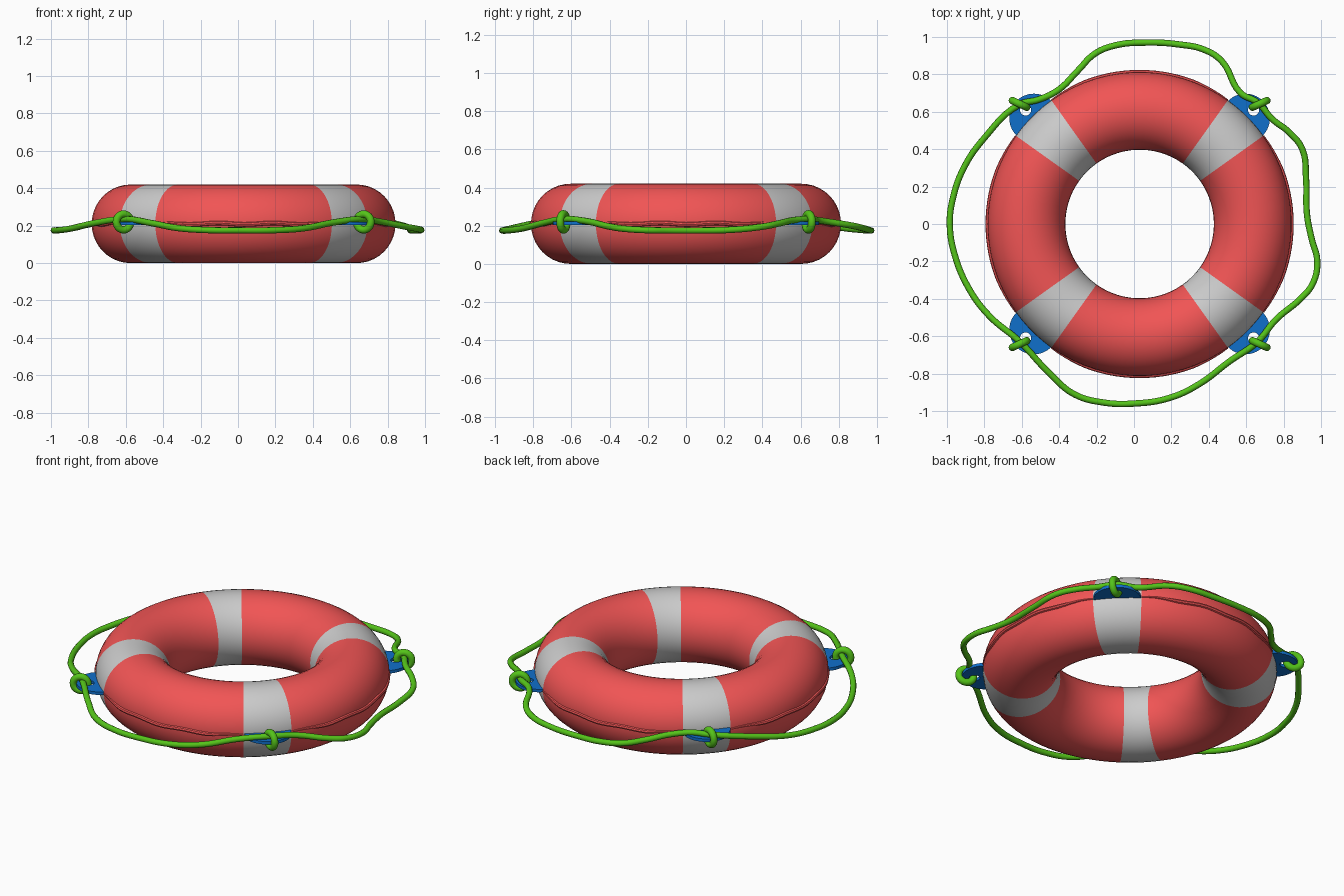
import bpy, bmesh
from math import sin, cos, pi, radians, atan2
from mathutils import Matrix

if "Cube" in bpy.data.objects:
    bpy.data.objects.remove(bpy.data.objects["Cube"])

CX, CZ = 0.03, 0.21          # ring centre
MAJOR, MINOR = 0.605, 0.208  # ring radii


def material(name, rgb):
    m = bpy.data.materials.new(name)
    m.diffuse_color = (*rgb, 1)
    m.use_nodes = True
    m.node_tree.nodes["Principled BSDF"].inputs["Base Color"].default_value = m.diffuse_color
    return m


RED = material("red", (0.88, 0.09, 0.09))
GREY = material("grey", (0.52, 0.52, 0.52))
BLUE = material("blue", (0.005, 0.16, 0.6))
GREEN = material("green", (0.09, 0.55, 0.01))


def curve_object(name, dims, mat):
    c = bpy.data.curves.new(name, 'CURVE')
    c.dimensions = dims
    ob = bpy.data.objects.new(name, c)
    bpy.context.collection.objects.link(ob)
    c.materials.append(mat)
    return ob, c


def poly_spline(c, pts, cyclic, radii=None):
    s = c.splines.new('POLY')
    s.points.add(len(pts) - 1)
    for i, p in enumerate(pts):
        s.points[i].co = (*p, 1)
        if radii:
            s.points[i].radius = radii[i]
    s.use_cyclic_u = cyclic


def to_mesh(ob, angle=40):
    bpy.ops.object.select_all(action='DESELECT')
    ob.select_set(True)
    bpy.context.view_layer.objects.active = ob
    if ob.type == 'CURVE':
        bpy.ops.object.convert(target='MESH')
    bpy.ops.object.shade_smooth_by_angle(angle=radians(angle))


# Ring: torus whose columns land exactly on the band edges
columns = []
for q in range(4):
    start = 90 * q + 35.5
    columns += [(start + 19 * i / 5, 1) for i in range(5)]
    columns += [(start + 19 + 71 * i / 15, 0) for i in range(15)]
N = 40
bm = bmesh.new()
rows = []
for deg, _ in columns:
    a = radians(deg)
    row = []
    for j in range(N):
        t = 2 * pi * j / N
        r = MAJOR + MINOR * cos(t)
        row.append(bm.verts.new((CX + r * cos(a), r * sin(a), CZ + 0.21 * sin(t))))
    rows.append(row)
for i, (_, slot) in enumerate(columns):
    a, b = rows[i], rows[(i + 1) % len(rows)]
    for j in range(N):
        k = (j + 1) % N
        bm.faces.new((a[j], b[j], b[k], a[k])).material_index = slot
me = bpy.data.meshes.new("float_ring")
bm.to_mesh(me)
bm.free()
me.materials.append(RED)
me.materials.append(GREY)
ring = bpy.data.objects.new("float_ring", me)
bpy.context.collection.objects.link(ring)
to_mesh(ring)

# Raised seam along the outer edge of each red section
seam, c = curve_object("outer_seam", '3D', RED)
c.bevel_depth = 0.012
c.bevel_resolution = 2
for q in range(4):
    pts, radii = [], []
    for i in range(25):
        a = radians(90 * q + 54.5 + 71 * i / 24)
        pts.append((CX + 0.812 * cos(a), 0.812 * sin(a), CZ + 0.004 * sin(i * 0.9)))
        radii.append(0.4 + 0.6 * min(1, i / 5, (24 - i) / 5))
    poly_spline(c, pts, False, radii)
to_mesh(seam)

# Tabs (half discs with an eyelet) and the rope loops tied through them
for q, name in enumerate(("back_right", "back_left", "front_left", "front_right")):
    a = radians(45 + 90 * q)
    tab, c = curve_object("tab_" + name, '2D', BLUE)
    c.fill_mode = 'BOTH'
    c.extrude = 0.009
    poly_spline(c, [(0.80 + 0.131 * cos(t), 0.131 * sin(t), 0)
                    for t in (-pi / 2 + pi * i / 28 for i in range(29))], True)
    poly_spline(c, [(0.862 + 0.03 * cos(t), 0.03 * sin(t), 0)
                    for t in (2 * pi * i / 20 for i in range(20))], True)
    place = Matrix.Translation((CX, 0, 0.212)) @ Matrix.Rotation(a, 4, 'Z')
    tab.matrix_world = place
    to_mesh(tab)

    bpy.ops.mesh.primitive_torus_add(major_radius=0.042, minor_radius=0.02,
                                     major_segments=32, minor_segments=14)
    knot = bpy.context.object
    knot.name = "rope_knot_" + name
    twist = radians(20 if q % 2 else -20)
    knot.matrix_world = (place @ Matrix.Translation((0.908, 0, 0.008))
                         @ Matrix.Rotation(twist, 4, 'Z') @ Matrix.Rotation(pi / 2, 4, 'X'))
    knot.data.materials.append(GREEN)
    to_mesh(knot)

# Grab rope: one closed wavy line passing through the knots
PATH = [(.66, .65), (.57, .70), (.47, .87), (.38, .93), (.24, .96), (.06, .97),
        (-.10, .955), (-.21, .91), (-.30, .82), (-.40, .72), (-.51, .665), (-.61, .64),
        (-.80, .46), (-.91, .30), (-.97, .13), (-.985, 0), (-.96, -.16), (-.88, -.35),
        (-.775, -.49), (-.61, -.63), (-.45, -.80), (-.32, -.91), (-.16, -.955), (0, -.96),
        (.19, -.93), (.35, -.855), (.51, -.735), (.66, -.63), (.76, -.51), (.89, -.40),
        (.955, -.32), (.98, -.20), (.95, -.08), (.925, .05), (.92, .24), (.90, .40),
        (.83, .49), (.74, .56)]
rope, c = curve_object("grab_rope", '3D', GREEN)
c.bevel_depth = 0.017
c.bevel_resolution = 3
c.resolution_u = 6
s = c.splines.new('BEZIER')
s.bezier_points.add(len(PATH) - 1)
for bp, (x, y) in zip(s.bezier_points, PATH):
    bp.co = (x, y, 0.175 + 0.06 * sin(2 * atan2(y, x - CX)) ** 4)
    bp.handle_left_type = bp.handle_right_type = 'AUTO'
s.use_cyclic_u = True
to_mesh(rope)
